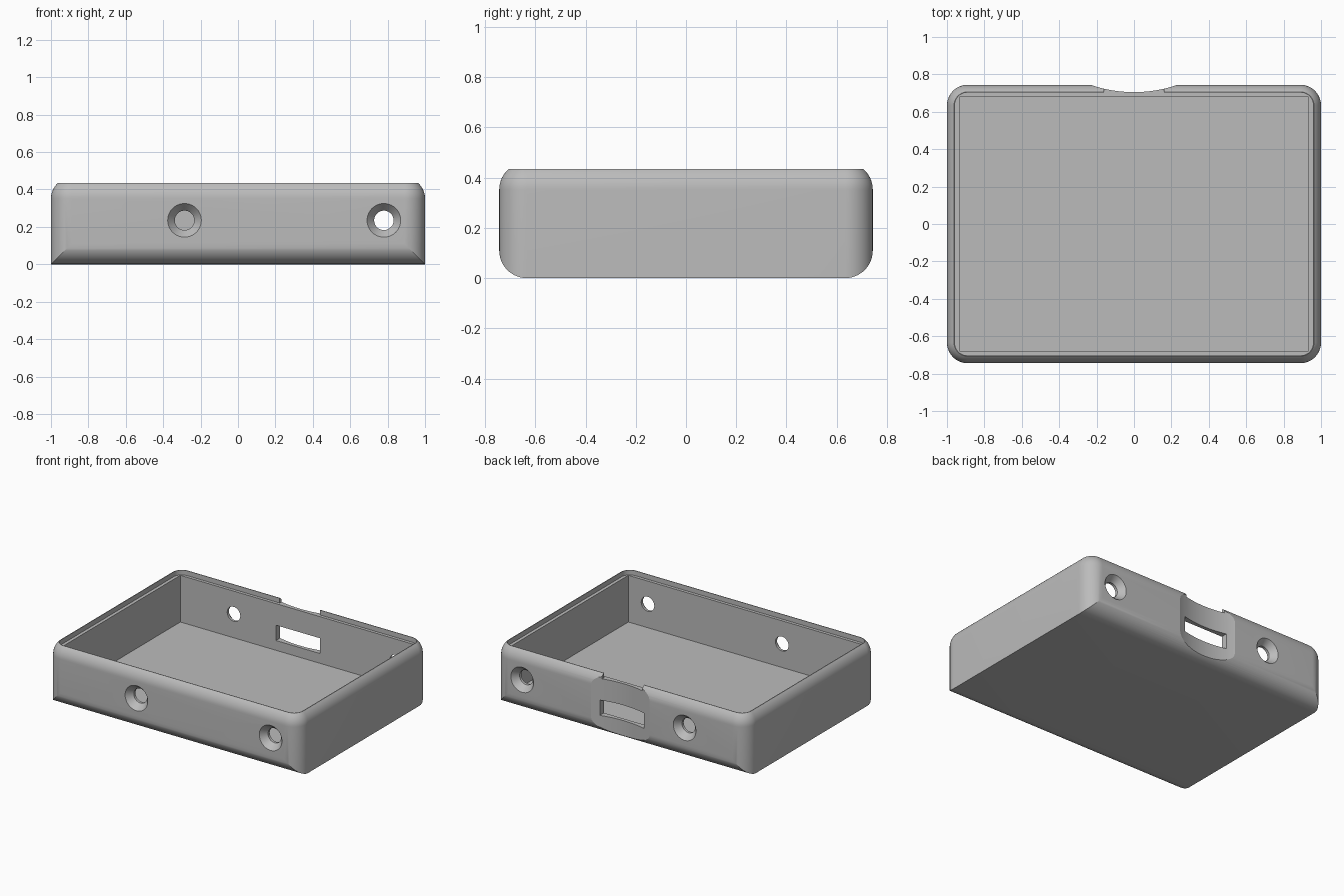
import bpy, bmesh, math
from math import sin, cos, pi, sqrt

if "Cube" in bpy.data.objects:
    bpy.data.objects.remove(bpy.data.objects["Cube"])

HX, HY, H = 1.0, 0.744, 0.435      # outer half sizes and height
R = 0.11                           # outer edge radius
WALL_X, WALL_Y, FLOOR = 0.934, 0.68, 0.065
HOLE_Z = 0.235
SEG = 14


def rounded_rect(hx, hy, r):
    pts = []
    for i, (sx, sy) in enumerate(((1, 1), (-1, 1), (-1, -1), (1, -1))):
        for k in range(SEG + 1):
            a = (i + k / SEG) * pi / 2
            pts.append((sx * (hx - r) + r * cos(a), sy * (hy - r) + r * sin(a)))
    return pts


def loft(name, rings):
    """Closed solid through rings of equal length."""
    bm = bmesh.new()
    rows = [[bm.verts.new(p) for p in ring] for ring in rings]
    n = len(rows[0])
    for a, b in zip(rows, rows[1:]):
        for i in range(n):
            j = (i + 1) % n
            bm.faces.new((a[i], a[j], b[j], b[i]))
    bm.faces.new(rows[0][::-1])
    bm.faces.new(rows[-1])
    bmesh.ops.recalc_face_normals(bm, faces=bm.faces)
    mesh = bpy.data.meshes.new(name)
    bm.to_mesh(mesh)
    bm.free()
    ob = bpy.data.objects.new(name, mesh)
    bpy.context.collection.objects.link(ob)
    return ob


def prism(name, outline, z0, z1):
    return loft(name, [[(x, y, z) for x, y in outline] for z in (z0, z1)])


def box(name, x0, x1, y0, y1, z0, z1):
    return prism(name, [(x0, y0), (x1, y0), (x1, y1), (x0, y1)], z0, z1)


def screw_hole(x, side):
    """Countersunk hole through the front (-1) or back (1) wall."""
    steps = ((HY + 0.02, 0.09), (HY, 0.09), (HY - 0.045, 0.052), (WALL_Y - 0.03, 0.052))
    return loft("screw_hole_cutter", [
        [(x + r * cos(2 * pi * k / 40), side * y, HOLE_Z + r * sin(2 * pi * k / 40))
         for k in range(40)] for y, r in steps])


# Outer body: rounded upright corners, top edge curling inwards
rings = [[(x, y, 0.0) for x, y in rounded_rect(HX, HY, R)]]
z_start, steps = 0.352, 8
top_angle = math.asin((H - z_start) / R)
for k in range(steps + 1):
    a = top_angle * k / steps
    d = R * (1 - cos(a))
    rings.append([(x, y, z_start + R * sin(a)) for x, y in rounded_rect(HX - d, HY - d, R - d)])
case = loft("case_tray", rings)

# Rounded lower front and back edges
low = [(HY - R + R * sin(pi / 2 * k / SEG), R - R * cos(pi / 2 * k / SEG)) for k in range(SEG + 1)]
profile = low + [(HY, 0.6)]
profile = profile + [(-y, z) for y, z in reversed(profile)]
edge_form = loft("edge_form_cutter", [[(x, y, z) for y, z in profile] for x in (-1.2, 1.2)])

# Thumb scoop down the back wall
scoop_r, scoop_y = 0.71, 0.705
arc = [(scoop_r * sin(t), scoop_y + scoop_r * (1 - cos(t)))
       for t in (-0.45 + 0.9 * k / 32 for k in range(33))]
scoop = prism("scoop_cutter", arc, -0.1, 0.6)

# Cavity, lid ledge, lip notch, port slot and screw holes
cutters = [
    box("cavity_cutter", -WALL_X, WALL_X, -WALL_Y, WALL_Y, FLOOR, 0.6),
    prism("ledge_cutter", rounded_rect(0.957, 0.702, 0.065), 0.40, 0.6),
    scoop,
    box("notch_cutter", -0.16, 0.16, 0.6, 0.9, 0.40, 0.6),
    box("port_cutter", -0.175, 0.175, 0.6, 0.9, 0.135, 0.245),
    screw_hole(-0.286, -1), screw_hole(0.78, -1),
    screw_hole(-0.51, 1), screw_hole(0.78, 1),
]

bpy.context.view_layer.objects.active = case
case.select_set(True)
for cutter, op in [(edge_form, 'INTERSECT')] + [(c, 'DIFFERENCE') for c in cutters]:
    mod = case.modifiers.new("cut", 'BOOLEAN')
    mod.operation, mod.solver, mod.object = op, 'EXACT', cutter
    bpy.ops.object.modifier_apply(modifier=mod.name)
    bpy.data.objects.remove(cutter)

# Smooth curved faces, single grey plastic
bpy.ops.object.shade_smooth_by_angle(angle=math.radians(17))
grey = bpy.data.materials.new("grey_plastic")
grey.diffuse_color = (0.5, 0.5, 0.5, 1)
grey.use_nodes = True
grey.node_tree.nodes["Principled BSDF"].inputs["Base Color"].default_value = grey.diffuse_color
case.data.materials.clear()
case.data.materials.append(grey)
for p in case.data.polygons:
    p.material_index = 0
